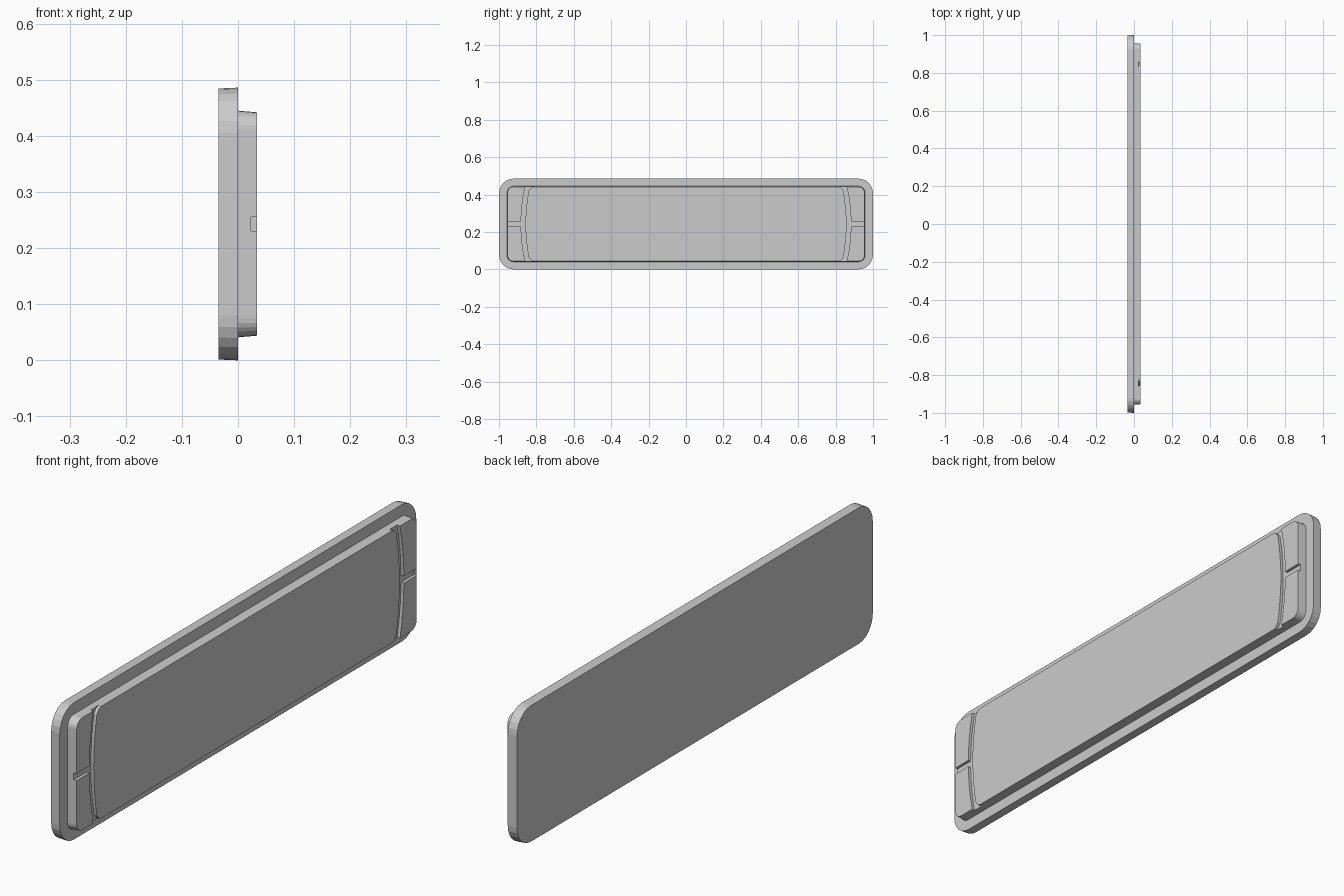
import bpy, bmesh, math

if "Cube" in bpy.data.objects:
    bpy.data.objects.remove(bpy.data.objects["Cube"])

ZC = 0.243  # mid height


def rounded_rect(hy, hz, r, seg=6):
    """Outline in the y-z plane, counter-clockwise seen from +x."""
    pts = []
    for i, (sy, sz) in enumerate([(1, 1), (-1, 1), (-1, -1), (1, -1)]):
        for k in range(seg + 1):
            a = math.pi / 2 * (i + k / seg)
            pts.append((sy * (hy - r) + r * math.cos(a), ZC + sz * (hz - r) + r * math.sin(a)))
    return pts


def loft(name, low, high, x0, x1):
    """Solid between two matching outlines at x0 and x1."""
    bm = bmesh.new()
    a = [bm.verts.new((x0, y, z)) for y, z in low]
    b = [bm.verts.new((x1, y, z)) for y, z in high]
    bm.faces.new(a[::-1])
    bm.faces.new(b)
    n = len(a)
    for i in range(n):
        j = (i + 1) % n
        bm.faces.new((a[i], a[j], b[j], b[i]))
    bmesh.ops.recalc_face_normals(bm, faces=bm.faces)
    me = bpy.data.meshes.new(name)
    bm.to_mesh(me)
    bm.free()
    ob = bpy.data.objects.new(name, me)
    bpy.context.collection.objects.link(ob)
    return ob


# Back plate with a slight draft
loft("back_plate", rounded_rect(0.998, 0.2415, 0.078), rounded_rect(1.0, 0.243, 0.08), -0.035, 0.0)

# Raised panel with sloping sides
panel = loft("raised_panel", rounded_rect(0.957, 0.202, 0.034),
             rounded_rect(0.954, 0.199, 0.031), 0.0, 0.034)


# Groove cutter: bowed channel flaring around the panel corners, plus a slot to the end
def bow(z):
    return 0.022 * (z / 0.2) ** 2


steps = [0.18 * (i / 6 - 1) for i in range(13)]
inner = [(0.858 - bow(z), ZC + z) for z in steps]
flare = [(0.834, 0.188), (0.828, 0.195), (0.818, 0.199), (0.818, 0.23)]
inner = [(y, ZC - z) for y, z in flare[::-1]] + inner + [(y, ZC + z) for y, z in flare]
outer = [(0.882 - bow(z), ZC + z) for z in [0.23, 0.2, 0.15, 0.1, 0.05]]
slot = [(0.882, ZC + 0.0125), (1.0, ZC + 0.0125), (1.0, ZC - 0.0125), (0.882, ZC - 0.0125)]
outer_low = [(y, 2 * ZC - z) for y, z in outer[::-1]]
outline = inner + outer + slot + outer_low

for side, label in ((1, "right"), (-1, "left")):
    pts = [(side * y, z) for y, z in outline]
    cutter = loft("groove_cutter_" + label, pts, pts, 0.023, 0.06)
    cutter.hide_render = True
    cutter.hide_viewport = True
    mod = panel.modifiers.new("groove_" + label, 'BOOLEAN')
    mod.operation = 'DIFFERENCE'
    mod.solver = 'EXACT'
    mod.object = cutter

# Bake the grooves and remove the cutters
dg = bpy.context.evaluated_depsgraph_get()
mesh = bpy.data.meshes.new_from_object(panel.evaluated_get(dg))
panel.modifiers.clear()
panel.data = mesh
for ob in list(bpy.data.objects):
    if ob.name.startswith("groove_cutter"):
        bpy.data.objects.remove(ob)
